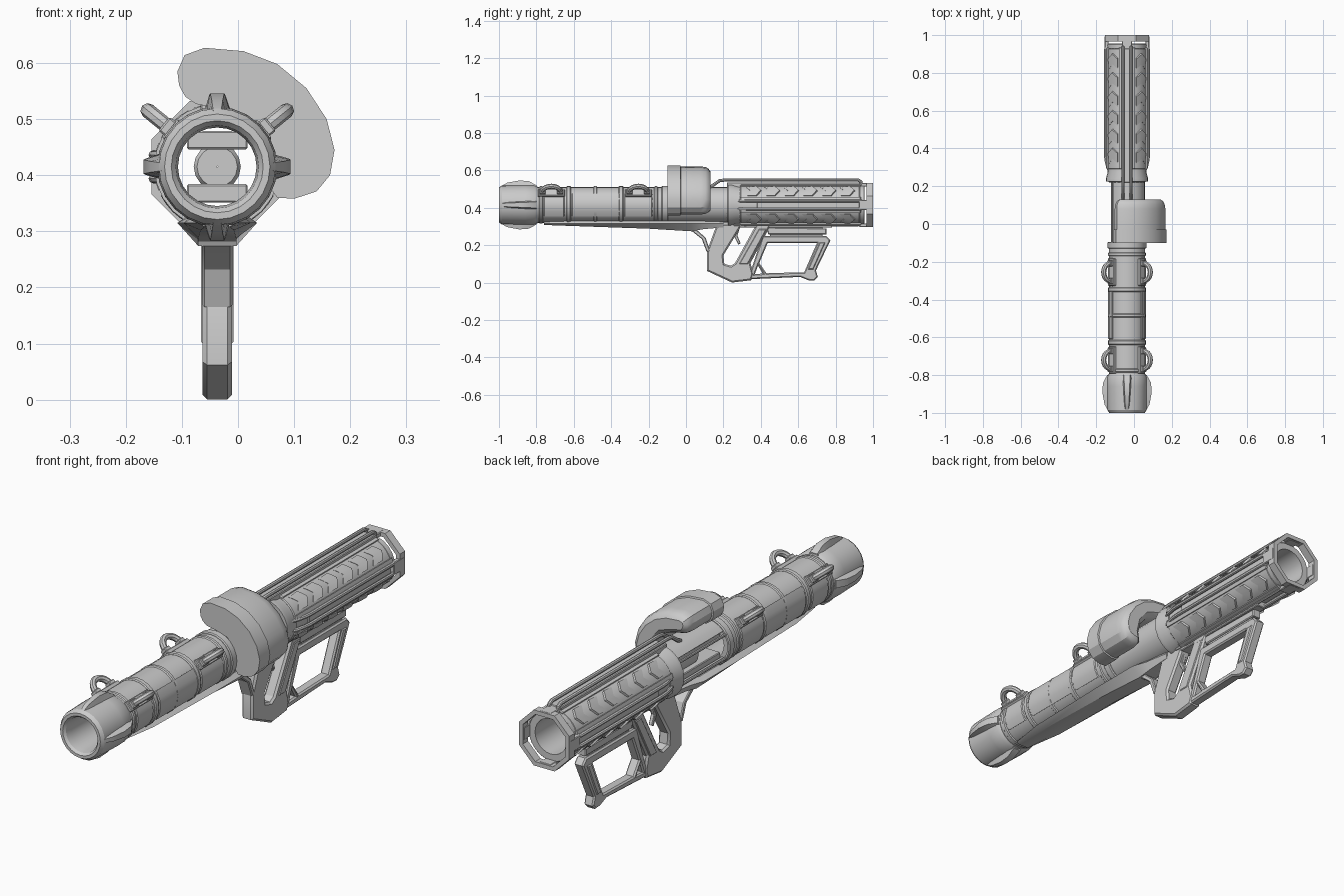
import bpy, bmesh, math
from mathutils import Matrix, Vector

if "Cube" in bpy.data.objects:
    bpy.data.objects.remove(bpy.data.objects["Cube"])

CX, CZ = -0.037, 0.415            # barrel axis runs along y through this point
AXIS = Matrix.Translation((CX, 0, CZ))
TAU = math.tau


def around(deg):
    """Matrix from barrel space (z = outward) to the world, turned about the barrel."""
    return AXIS @ Matrix.Rotation(math.radians(deg), 4, 'Y')


def add_mesh(name, bm, mat=None):
    if mat is not None:
        bm.transform(mat)
    bmesh.ops.recalc_face_normals(bm, faces=bm.faces[:])
    me = bpy.data.meshes.new(name)
    bm.to_mesh(me)
    bm.free()
    ob = bpy.data.objects.new(name, me)
    bpy.context.collection.objects.link(ob)
    return ob


def loft(name, rings, mat=None, wrap=False):
    """Skin a row of closed rings; cap the ends unless it wraps round."""
    bm = bmesh.new()
    vs = [[bm.verts.new(p) for p in r] for r in rings]
    n = len(vs[0])
    pairs = list(zip(vs, vs[1:])) + ([(vs[-1], vs[0])] if wrap else [])
    for a, b in pairs:
        for i in range(n):
            j = (i + 1) % n
            bm.faces.new((a[i], a[j], b[j], b[i]))
    if not wrap:
        bm.faces.new(vs[0])
        bm.faces.new(vs[-1])
    return add_mesh(name, bm, mat)


def lathe(name, profile, n=24, a0=0, a1=360, vee=0, mat=AXIS):
    """Turn a closed (y, r) profile about the barrel axis; angle from up, clockwise."""
    full = a1 - a0 >= 360
    rings = []
    for i in range(n if full else n + 1):
        t = i / n
        a = math.radians(a0 + (a1 - a0) * t)
        dy = vee * (1 - abs(2 * t - 1))
        rings.append([(r * math.sin(a), y + dy, r * math.cos(a)) for y, r in profile])
    return loft(name, rings, mat, full)


def tube(name, y0, y1, r_in, r_out, **kw):
    c = min(0.004, (y1 - y0) / 4)
    return lathe(name, [(y0, r_in), (y0, r_out - c), (y0 + c, r_out), (y1 - c, r_out),
                        (y1, r_out - c), (y1, r_in)], **kw)


def box(name, x, y, z, mat=None, bevel=0.003):
    bm = bmesh.new()
    bmesh.ops.create_cube(bm, size=1)
    for v in bm.verts:
        v.co = [lo + (hi - lo) * (c + 0.5) for c, (lo, hi) in zip(v.co, (x, y, z))]
    if bevel:
        bmesh.ops.bevel(bm, geom=bm.edges[:], offset=bevel, segments=1, affect='EDGES')
    return add_mesh(name, bm, mat)


def curve_mesh(name, cu, mat):
    tmp = bpy.data.objects.new(name + "_tmp", cu)
    bpy.context.collection.objects.link(tmp)
    dg = bpy.context.evaluated_depsgraph_get()
    me = bpy.data.meshes.new_from_object(tmp.evaluated_get(dg))
    bpy.data.objects.remove(tmp)
    me.name = name
    me.transform(mat)
    ob = bpy.data.objects.new(name, me)
    bpy.context.collection.objects.link(ob)
    return ob


def make_curve(name, dim, loops, closed):
    cu = bpy.data.curves.new(name, 'CURVE')
    cu.dimensions = dim
    for pts in loops:
        sp = cu.splines.new('POLY')
        sp.points.add(len(pts) - 1)
        for p, q in zip(sp.points, pts):
            p.co = (*q, 1) if len(q) == 3 else (*q, 0, 1)
        sp.use_cyclic_u = closed
    return cu


def plate(name, loops, half, bevel=0.006):
    """Flat outline with holes in the (y, z) plane, given a chamfered thickness."""
    cu = make_curve(name, '2D', loops, True)
    cu.fill_mode = 'BOTH'
    cu.extrude, cu.bevel_depth, cu.bevel_resolution, cu.offset = half - bevel, bevel, 0, -bevel
    rot = Matrix.Rotation(math.pi / 2, 4, 'Z') @ Matrix.Rotation(math.pi / 2, 4, 'X')
    return curve_mesh(name, cu, Matrix.Translation((CX, 0, 0)) @ rot)


def rod(name, pts, r, mat, res=2):
    cu = make_curve(name, '3D', [pts], False)
    cu.bevel_depth, cu.bevel_resolution, cu.use_fill_caps = r, res, True
    return curve_mesh(name, cu, mat)


# Muzzle and its four tapered fins
lathe("muzzle", [(-0.99, 0.074), (-1.0, 0.082), (-1.0, 0.094), (-0.985, 0.104), (-0.86, 0.107),
                 (-0.81, 0.106), (-0.795, 0.098), (-0.795, 0.07), (-0.96, 0.07)])
for k in range(4):
    fin = []
    for y, h, w in ((-0.99, 0.1, 0.010), (-0.955, 0.119, 0.014), (-0.89, 0.131, 0.018),
                    (-0.84, 0.127, 0.021), (-0.80, 0.105, 0.023)):
        fin.append([(-w * 1.2, y, 0.09), (-w * 0.7, y, h), (w * 0.7, y, h), (w * 1.2, y, 0.09)])
    loft("muzzle_fin", fin, around(90 * k))

# Front barrel with bands and raised sleeve panels
tube("front_barrel", -0.8, -0.1, 0.07, 0.096)
for y0, y1, r in ((-0.785, -0.765, .1), (-0.64, -0.615, .101), (-0.495, -0.475, .1),
                  (-0.36, -0.335, .101), (-0.17, -0.15, .1), (-0.13, -0.095, .102)):
    tube("barrel_band", y0, y1, 0.09, r)
for s in (-1, 1):
    for y0, y1 in ((-0.76, -0.65), (-0.61, -0.34), (-0.33, -0.18)):
        tube("sleeve_panel", y0, y1, 0.09, 0.1, n=4, a0=90 * s - 38, a1=90 * s + 38)

# Carrying loops on pads, on both upper sides
for y in (-0.72, -0.255):
    for s in (-1, 1):
        m = around(51 * s)
        box("loop_pad", (-0.022, 0.022), (y - 0.072, y + 0.072), (0.085, 0.108), m)
        arc = [(0, y + 0.047 * math.cos(math.pi * i / 10),
                0.112 + 0.047 * math.sin(math.pi * i / 10)) for i in range(11)]
        rod("carry_loop", [(0, y + 0.047, 0.095)] + arc + [(0, y - 0.047, 0.095)], 0.0135, m)
        for e in (-1, 1):
            ye = y + 0.047 * e
            box("loop_foot", (-0.016, 0.016), (ye - 0.016, ye + 0.016), (0.1, 0.122), m)

# Middle tube, open on the left side, with inner slabs and core
tube("middle_tube", -0.11, 0.24, 0.078, 0.095, n=18, a0=-48, a1=232)
for s in (0, 180):
    box("inner_slab", (-0.054, 0.054), (-0.1, 0.23), (0.031, 0.064), around(s))
    rod("window_rim", [(0.079, -0.1, 0.05), (0.079, 0.22, 0.05)], 0.006,
        AXIS @ Matrix.Diagonal((-1, 1, 1 if s else -1, 1)))
lathe("inner_core", [(0.02, 0.001), (0.02, 0.036), (0.03, 0.042), (0.19, 0.042), (0.2, 0.036),
                     (0.2, 0.001)], n=16)

# Curved side housing hugging the top and right of the barrel
outline = [(-.075, .527), (-.03, .518), (.02, .503), (.05, .465), (.06, .42), (.055, .38),
           (.07, .36), (.1, .358), (.14, .371), (.164, .40), (.172, .445), (.158, .50),
           (.122, .555), (.07, .598), (.01, .621), (-.06, .627), (-.095, .614),
           (-.108, .585), (-.105, .56), (-.094, .54)]


def inset(pts, d):
    res = []
    for i, p in enumerate(pts):
        t = (Vector(pts[(i + 1) % len(pts)]) - Vector(pts[i - 1])).normalized()
        res.append((p[0] - t.y * d, p[1] + t.x * d))
    return res


loft("side_housing", [[(x, y, z) for x, z in inset(outline, d)] for y, d in
     ((-0.1, 0), (-0.03, 0), (-0.028, 0.006), (0.08, 0.006), (0.105, 0.010), (0.12, 0.018),
      (0.13, 0.032))])

# Rear barrel, flared collar and end ring
tube("rear_barrel", 0.22, 0.95, 0.074, 0.098)
lathe("flared_collar", [(0.225, 0.09), (0.225, 0.112), (0.24, 0.112), (0.275, 0.102),
                        (0.3, 0.102), (0.3, 0.09)])
tube("rear_ring", 0.925, 0.955, 0.074, 0.106)

# Four louvred panels between the rails
for k in range(4):
    mid = 45 + 90 * k
    tube("panel_base", 0.29, 0.93, 0.09, 0.106, n=5, a0=mid - 29, a1=mid + 29)
    for y in (0.32, 0.42, 0.52, 0.62, 0.72, 0.82):
        lathe("louvre", [(y, 0.1), (y, 0.107), (y + 0.055, 0.113), (y + 0.062, 0.1)], n=4,
              a0=mid - 18, a1=mid + 18, vee=0.025)
    for e in (-1, 1):
        tube("panel_edge", 0.29, 0.935, 0.095, 0.113, n=1, a0=mid + 27 * e - 4, a1=mid + 27 * e + 4)

# Paired rails: raised on top, low on the other three sides
for k, (y0, h) in enumerate(((0.12, 0.133), (0.28, 0.114), (0.24, 0.106), (0.28, 0.114))):
    m = around(90 * k)
    box("rail_bed", (-0.03, 0.03), (y0 + 0.1, 0.93), (0.088, h - 0.012), m)
    for s in (-1, 1):
        x = 0.021 * s
        rod("rail", [(x, y0, 0.092), (x, y0 + 0.02, 0.102), (x, y0 + 0.06, h - 0.003),
                     (x, y0 + 0.09, h), (x, 0.92, h), (x, 0.935, h - 0.008), (x, 0.94, 0.095)],
            0.0085, m)

# Eight-sided rear guard frame and its stand-offs
lathe("rear_frame", [(0.965, 0.108), (0.965, 0.127), (1.0, 0.127), (1.0, 0.108)], n=8,
      a0=22.5, a1=382.5)
for k in range(4):
    box("frame_standoff", (-0.027, 0.027), (0.925, 0.995), (0.098, 0.118), around(90 * k))

# Keel under the front barrel, narrowing into the grip
keel = []
for y, zb, wt, wb in ((-0.76, .308, .035, .022), (-0.6, .302, .06, .03), (-0.2, .288, .071, .034),
                      (0.03, .274, .071, .034), (0.09, .285, .05, .03), (0.2, .295, .03, .027)):
    keel.append([(CX - wt, y, 0.315), (CX - wb, y, zb), (CX + wb, y, zb), (CX + wt, y, 0.315),
                 (CX + wt * 0.7, y, 0.33), (CX - wt * 0.7, y, 0.33)])
loft("keel", keel)
plate("keel_strap", [[(0.0, .29), (.035, .272), (.085, .232), (.11, .165), (.13, .165),
                      (.105, .24), (.045, .292)]], 0.027, 0.004)

# Grip mount, front grip loop, rear hand loop and trigger
box("grip_mount", (CX - 0.024, CX + 0.024), (0.17, 0.78), (0.293, 0.325))
plate("front_grip", [[(.166, .315), (.112, .168), (.112, .062), (.246, 0), (.348, .012),
                      (.36, .045), (.345, .105), (.455, .31), (.375, .31), (.262, .104),
                      (.24, .09), (.205, .1), (.2, .145), (.3, .31)]], 0.026, 0.008)
plate("grip_cheek", [[(.285, .1), (.33, .1), (.43, .285), (.39, .285)]], 0.029, 0.003)
plate("hand_loop", [[(.41, .25), (.75, .25), (.772, .225), (.695, .065), (.705, .03), (.685, .01),
                     (.655, .012), (.61, .03), (.345, .018), (.345, .06)],
                    [(.437, .212), (.70, .212), (.632, .055), (.43, .05), (.392, .105)],
                    [(.385, .09), (.41, .048), (.368, .045)]], 0.022)
plate("hand_loop_top", [[(.43, .295), (.75, .29), (.75, .258), (.44, .258)]], 0.02, 0.004)
box("loop_link", (CX - 0.014, CX + 0.014), (0.45, 0.73), (0.235, 0.31))
plate("rear_handle_pad", [[(.715, .215), (.745, .215), (.68, .07), (.652, .07)]], 0.026, 0.004)
plate("trigger", [[(.255, .3), (.29, .3), (.275, .25), (.292, .21), (.28, .203), (.258, .245)]],
      0.009, 0.003)

# Smooth the round parts, keep the edges
for ob in bpy.context.collection.objects:
    ob.select_set(True)
    bpy.context.view_layer.objects.active = ob
bpy.ops.object.shade_smooth_by_angle(angle=math.radians(28))
